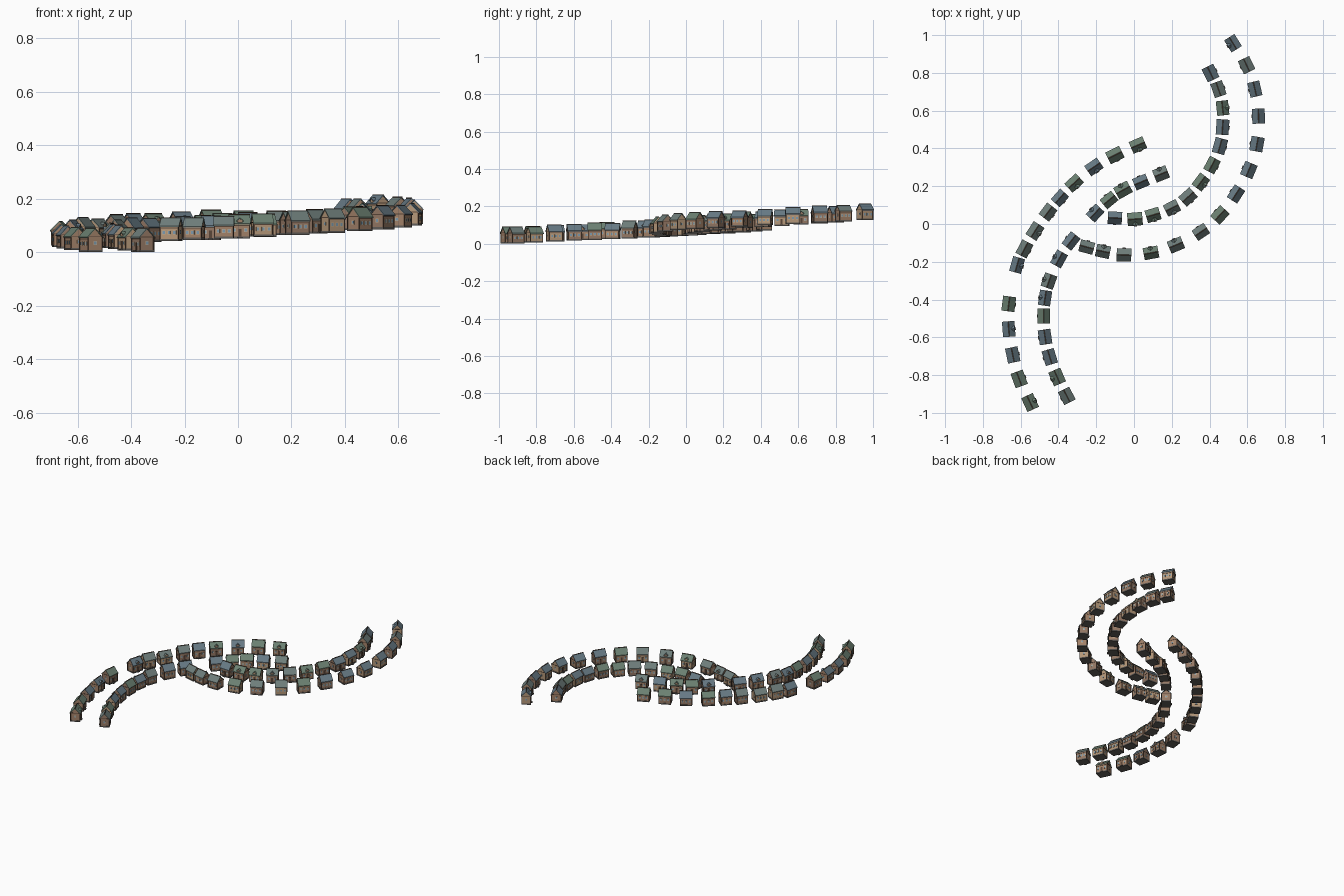
import bpy, bmesh, math, random
from mathutils import Vector, Matrix

if "Cube" in bpy.data.objects:
    bpy.data.objects.remove(bpy.data.objects["Cube"])
random.seed(7)

def mat(name, c):
    m = bpy.data.materials.new(name)
    m.diffuse_color = (*c, 1)
    m.use_nodes = True
    m.node_tree.nodes["Principled BSDF"].inputs["Base Color"].default_value = m.diffuse_color
    return m

WALLS = [mat("wall_brown", (.36, .22, .14)), mat("wall_tan", (.46, .31, .19)), mat("wall_umber", (.30, .19, .13))]
ROOFS = [mat("roof_green", (.15, .22, .17)), mat("roof_slate", (.14, .20, .24)), mat("roof_grey", (.16, .21, .20))]
STONE = mat("stone", (.12, .11, .10))
TIMBER = mat("timber", (.10, .06, .04))
GLASS = mat("glass", (.20, .32, .42))
FRAME = mat("frame", (.55, .42, .28))

def box(bm, c, s, mi):
    r = bmesh.ops.create_cube(bm, size=1, matrix=Matrix.Translation(c) @ Matrix.Diagonal((*s, 1)))
    for f in {f for v in r["verts"] for f in v.link_faces}:
        f.material_index = mi

def prism(bm, profile, axis_dir, start, length, mi):
    # closed (u, z) profile swept along local x or y
    def p(u, z, t):
        return (t, u, z) if axis_dir == 'x' else (u, t, z)
    a = [bm.verts.new(p(u, z, start)) for u, z in profile]
    b = [bm.verts.new(p(u, z, start + length)) for u, z in profile]
    n = len(a)
    faces = [bm.faces.new(a), bm.faces.new(b[::-1])]
    faces += [bm.faces.new((a[i], b[i], b[(i + 1) % n], a[(i + 1) % n])) for i in range(n)]
    for f in faces:
        f.material_index = mi

def house(name, pos, angle, side):
    # material slots: 0 wall, 1 roof, 2 stone, 3 timber, 4 glass, 5 frame
    w, d = random.uniform(.066, .074), random.uniform(.054, .060)
    h, r = random.uniform(.050, .060), random.uniform(.026, .032)
    bm = bmesh.new()
    # foundation and walls with gable ends
    box(bm, (0, 0, .004), (w + .004, d + .004, .008), 2)
    prism(bm, [(-d/2, .008), (d/2, .008), (d/2, h), (0, h + r), (-d/2, h)], 'x', -w/2, w, 0)
    # overhanging roof slabs, ridge along the street
    o = .005
    k = r / (d/2)
    e = d/2 + o
    prism(bm, [(-e, h - o*k), (0, h + r), (e, h - o*k), (e, h - o*k + .004), (0, h + r + .005), (-e, h - o*k + .004)],
          'x', -w/2 - .004, w + .008, 1)
    box(bm, (0, 0, h + r + .004), (w + .009, .004, .003), 3)
    # corner posts and floor band
    for x in (-1, 1):
        for y in (-1, 1):
            box(bm, (x*w/2, y*d/2, h/2 + .003), (.004, .004, h - .007), 3)
        box(bm, (x*w/2, 0, h), (.003, d, .003), 3)
        box(bm, (x*w/2, 0, h*.6), (.004, .013, .014), 5)
        box(bm, (x*w/2, 0, h*.6), (.005, .009, .010), 4)
    # windows on both long walls, door and step on the front
    for s in (-1, 1):
        box(bm, (0, s*d/2, h*.86), (w, .003, .003), 3)
        for x in (-.3, 0, .3):
            if x == 0 and s == side:
                box(bm, (0, s*d/2, .022), (.012, .004, .028), 3)
                box(bm, (0, s*(d/2 + .004), .003), (.018, .010, .006), 2)
                continue
            box(bm, (x*w, s*d/2, h*.55), (.013, .004, .015), 5)
            box(bm, (x*w, s*d/2, h*.55), (.009, .005, .011), 4)
    # gabled dormer on some houses
    if random.random() < .3:
        y0 = side * (d/2 + .001)
        prism(bm, [(-.010, h - .004), (.010, h - .004), (.010, h + .009), (0, h + .017), (-.010, h + .009)],
              'y', 0, y0, 0)
        prism(bm, [(-.013, h + .007), (0, h + .017), (.013, h + .007), (.013, h + .010), (0, h + .020), (-.013, h + .010)],
              'y', 0, y0 + side*.003, 1)
    bmesh.ops.recalc_face_normals(bm, faces=bm.faces)
    me = bpy.data.meshes.new(name)
    bm.to_mesh(me)
    bm.free()
    for m in (random.choice(WALLS), random.choice(ROOFS), STONE, TIMBER, GLASS, FRAME):
        me.materials.append(m)
    ob = bpy.data.objects.new(name, me)
    ob.location, ob.rotation_euler = pos, (0, 0, angle)
    bpy.context.collection.objects.link(ob)

# each street row: house centres from low end to high end, ground rise, door side
ROWS = {
    "upper_outer": ([(-.25, -.122), (-.164, -.145), (-.053, -.164), (.09, -.153), (.222, -.111), (.354, -.042),
                     (.455, .048), (.54, .159), (.608, .286), (.651, .423), (.659, .571), (.64, .714),
                     (.596, .841), (.524, .957)], .042, .126, 1),
    "upper_inner": ([(-.101, .032), (.005, .026), (.101, .048), (.201, .085), (.286, .143), (.354, .222),
                     (.413, .312), (.455, .413), (.469, .513), (.469, .614), (.447, .714), (.405, .799)],
                    .045, .114, -1),
    "lower_outer": ([(-.55, -.945), (-.608, -.82), (-.642, -.693), (-.663, -.556), (-.663, -.423), (-.619, -.217),
                     (-.58, -.132), (-.524, -.037), (-.455, .063), (-.392, .138), (-.317, .217), (-.212, .302),
                     (-.101, .365), (.021, .418)], .002, .072, -1),
    "lower_inner": ([(-.356, -.91), (-.407, -.81), (-.446, -.704), (-.471, -.598), (-.478, -.487), (-.471, -.392),
                     (-.45, -.302), (-.397, -.185), (-.333, -.09), (-.206, .058), (-.132, .127), (-.058, .18),
                     (.037, .222), (.143, .265)], .002, .064, 1),
}
for row, (pts, z0, z1, side) in ROWS.items():
    P = [Vector(p) for p in pts]
    n = len(P)
    seg = [(P[i + 1] - P[i]).length for i in range(n - 1)]
    for i, p in enumerate(P):
        t = P[min(i + 1, n - 1)] - P[max(i - 1, 0)]
        f = sum(seg[:i]) / sum(seg)
        z = 0 if i == 0 and z0 < .01 else z0 + (z1 - z0) * f
        house(f"{row}_house_{i + 1}", (p.x, p.y, z), math.atan2(t.y, t.x), side)
